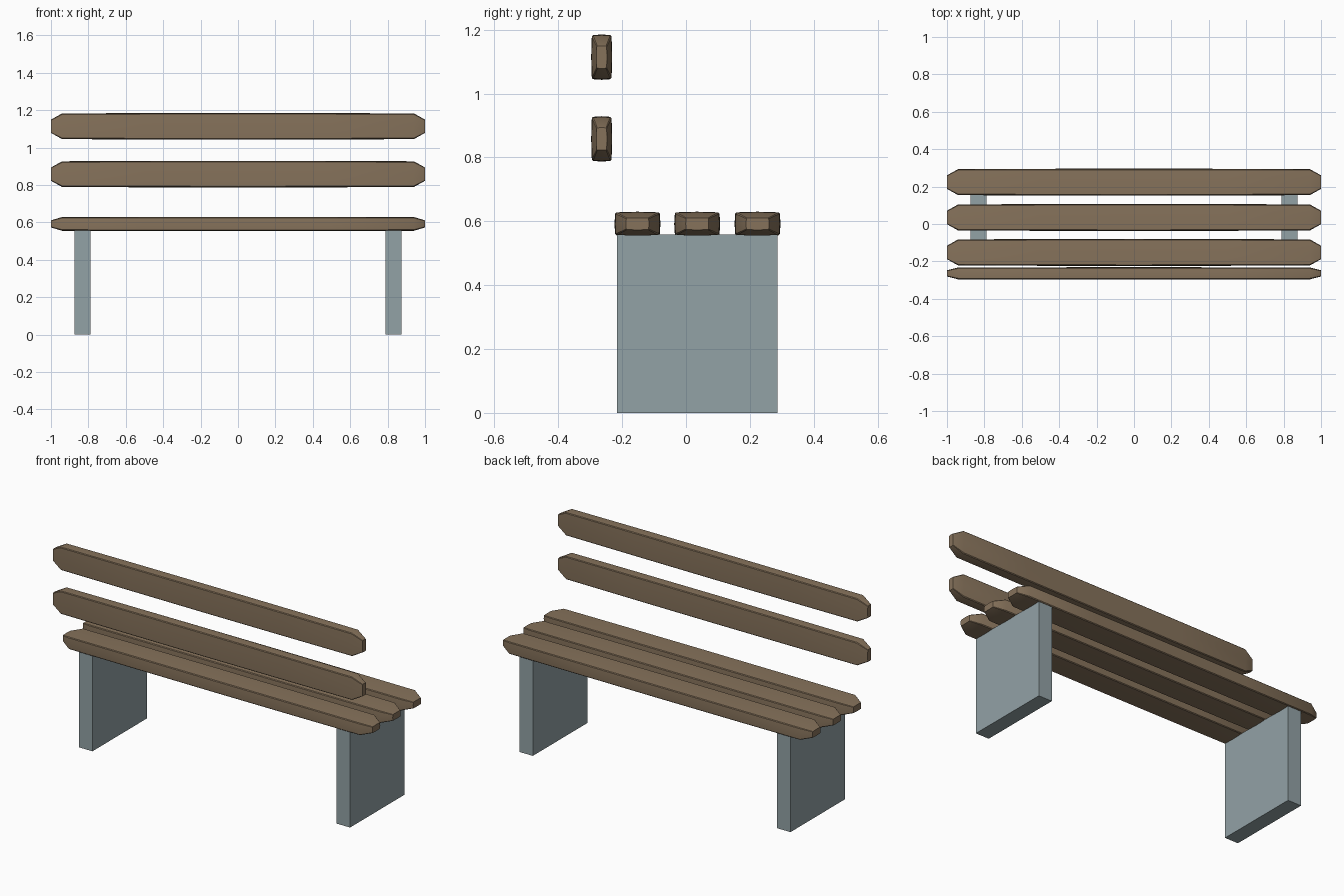
import bpy, bmesh

if "Cube" in bpy.data.objects:
    bpy.data.objects.remove(bpy.data.objects["Cube"])


def material(name, color):
    m = bpy.data.materials.new(name)
    m.diffuse_color = (*color, 1)
    m.use_nodes = True
    m.node_tree.nodes["Principled BSDF"].inputs["Base Color"].default_value = m.diffuse_color
    return m


wood = material("wood", (0.24, 0.17, 0.105))
concrete = material("concrete", (0.29, 0.36, 0.38))


def finish(name, bm, mat):
    bmesh.ops.recalc_face_normals(bm, faces=bm.faces)
    me = bpy.data.meshes.new(name)
    bm.to_mesh(me)
    bm.free()
    ob = bpy.data.objects.new(name, me)
    bpy.context.collection.objects.link(ob)
    me.materials.append(mat)
    return ob


# Slat: softened rectangular section, slightly bowed, tapering at both ends
def slat(name, cy, cz, w, h):
    a, b = w / 2, h / 2
    c = 0.006
    quarter = [(a, 0), (a - 0.002, b - c), (a - c, b - 0.002), (0, b)]
    section = quarter + [(-y, z) for y, z in quarter[-2::-1]]
    section += [(y, -z) for y, z in section[-2:0:-1]]
    stations = [(-1, 0.5), (-0.94, 0.97), (-0.5, 0.99), (0, 1),
                (0.5, 0.99), (0.94, 0.97), (1, 0.5)]
    bm = bmesh.new()
    rings = [[bm.verts.new((x, cy + y * s, cz + z * s)) for y, z in section]
             for x, s in stations]
    n = len(section)
    for p, q in zip(rings, rings[1:]):
        for i in range(n):
            j = (i + 1) % n
            bm.faces.new((p[i], p[j], q[j], q[i]))
    bm.faces.new(rings[0])
    bm.faces.new(rings[-1])
    ob = finish(name, bm, wood)
    bpy.ops.object.select_all(action='DESELECT')
    ob.select_set(True)
    bpy.context.view_layer.objects.active = ob
    bpy.ops.object.shade_smooth_by_angle(angle=0.6)


# Seat
for i, y in enumerate((-0.152, 0.035, 0.224)):
    slat(f"seat_slat_{i + 1}", y, 0.592, 0.144, 0.076)

# Backrest
for i, z in enumerate((0.858, 1.114)):
    slat(f"back_slat_{i + 1}", -0.264, z, 0.066, 0.142)

# Slab legs
for side, x in (("left", -0.832), ("right", 0.832)):
    bm = bmesh.new()
    bmesh.ops.create_cube(bm, size=1)
    for v in bm.verts:
        v.co = (x + v.co.x * 0.086, 0.035 + v.co.y * 0.502, 0.279 + v.co.z * 0.558)
    finish(f"{side}_leg", bm, concrete)
